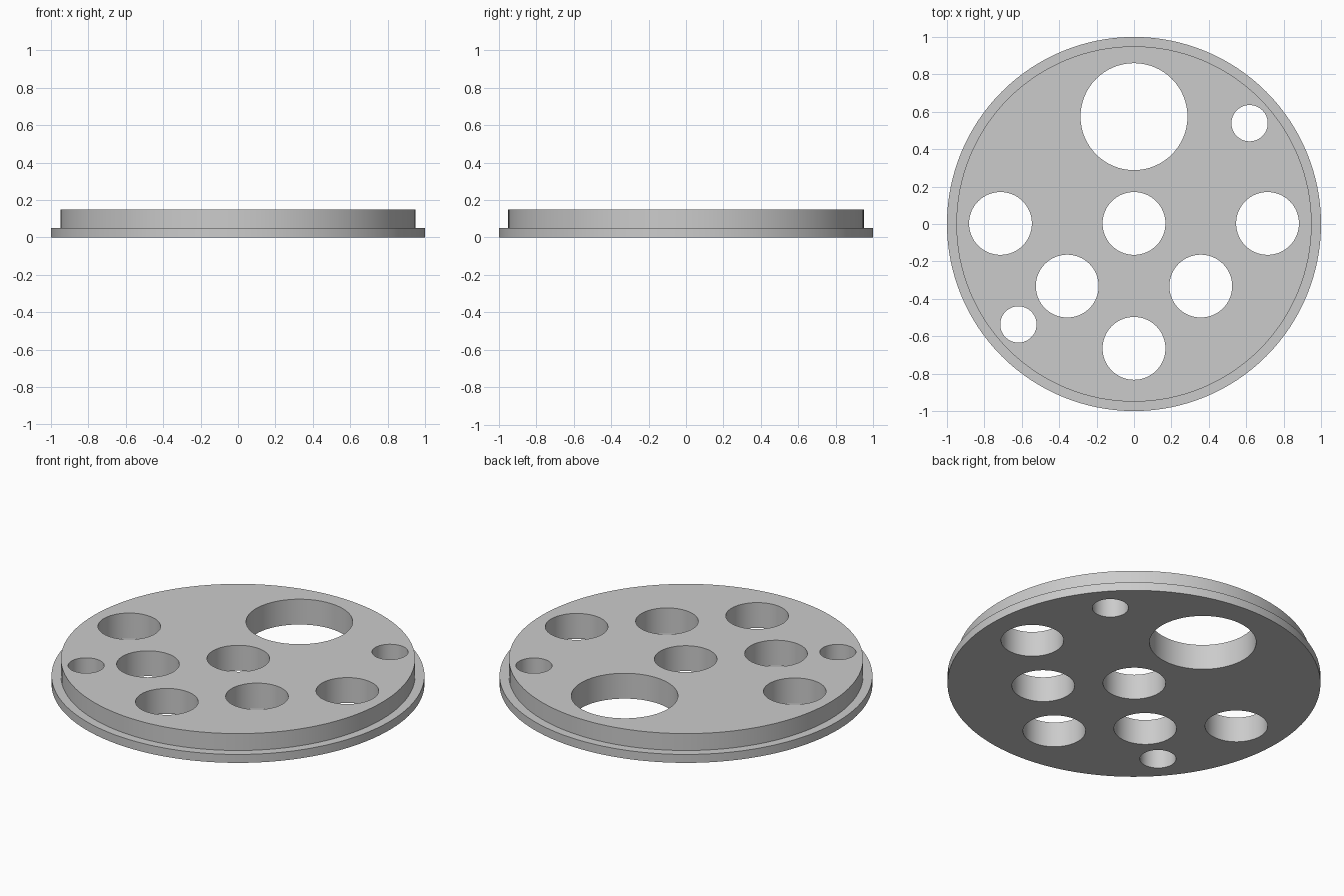
import bpy
import math

cube = bpy.data.objects.get("Cube")
if cube:
    bpy.data.objects.remove(cube, do_unlink=True)

grey = bpy.data.materials.new("light_grey")
grey.use_nodes = True
colour = (0.6, 0.6, 0.6, 1)
grey.diffuse_color = colour
grey.node_tree.nodes["Principled BSDF"].inputs["Base Color"].default_value = colour


def cylinder(name, radius, bottom, top, x=0, y=0, sides=64):
    bpy.ops.mesh.primitive_cylinder_add(
        vertices=sides, radius=radius, depth=top - bottom,
        location=(x, y, (bottom + top) / 2))
    obj = bpy.context.object
    obj.name = name
    obj.data.materials.append(grey)
    return obj


def boolean(target, other, operation):
    mod = target.modifiers.new(operation.title(), "BOOLEAN")
    mod.operation = operation
    mod.solver = "EXACT"
    mod.object = other
    bpy.ops.object.select_all(action="DESELECT")
    bpy.context.view_layer.objects.active = target
    target.select_set(True)
    bpy.ops.object.modifier_apply(modifier=mod.name)
    bpy.data.objects.remove(other, do_unlink=True)


# Stepped disc: thin wide rim with a narrower raised body
plate = cylinder("perforated_plate", 1, 0, 0.05, sides=128)
boolean(plate, cylinder("raised_body", 0.95, 0.02, 0.15, sides=128), "UNION")

# Through holes as (radius, centres)
holes = [
    (0.286, [(0, 0.574)]),
    (0.168, [(0, 0.003), (0, -0.665)]
     + [(s * x, y) for s in (-1, 1) for x, y in ((0.714, 0.003), (0.357, -0.332))]),
    (0.097, [(0.618, 0.539), (-0.618, -0.537)]),
]
for radius, centres in holes:
    for x, y in centres:
        boolean(plate, cylinder("hole_cutter", radius, -0.1, 0.3, x, y), "DIFFERENCE")

# Round walls smooth, edges sharp
plate.select_set(True)
bpy.context.view_layer.objects.active = plate
bpy.ops.object.shade_smooth_by_angle(angle=math.radians(30))
